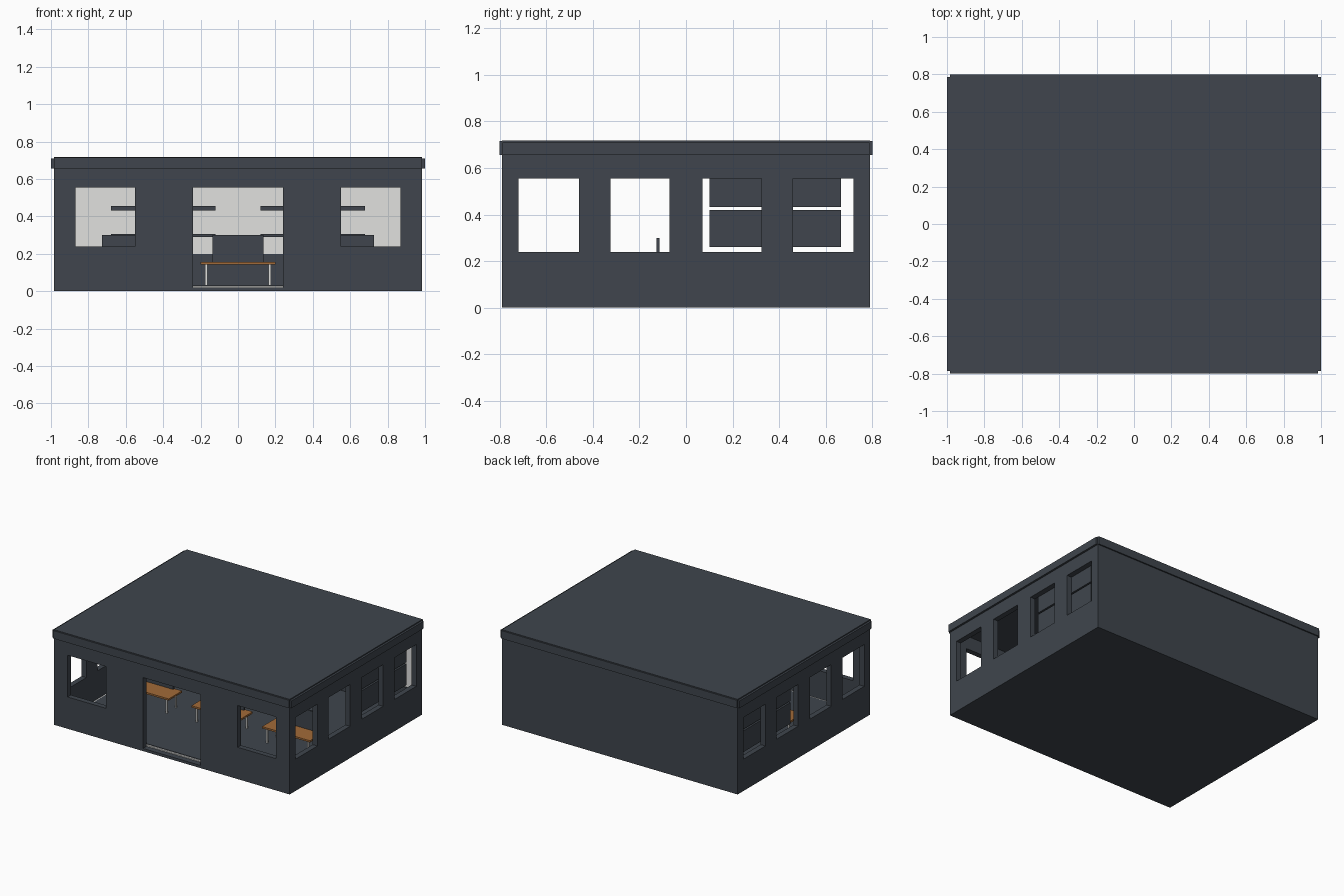
import bpy
from mathutils import Vector

if "Cube" in bpy.data.objects:
    bpy.data.objects.remove(bpy.data.objects["Cube"])


def material(name, r, g, b):
    m = bpy.data.materials.new(name)
    m.diffuse_color = (r, g, b, 1)
    m.use_nodes = True
    m.node_tree.nodes["Principled BSDF"].inputs["Base Color"].default_value = m.diffuse_color
    return m


DARK = material("charcoal", 0.05, 0.06, 0.074)
LIGHT = material("light_grey", 0.75, 0.75, 0.74)
WOOD = material("orange_wood", 0.36, 0.145, 0.04)


def box(name, x, y, z, mat):
    """Axis-aligned box from (min, max) pairs."""
    v = [(a, b, c) for a in x for b in y for c in z]
    f = [(0, 1, 3, 2), (4, 6, 7, 5), (0, 4, 5, 1), (2, 3, 7, 6), (0, 2, 6, 4), (1, 5, 7, 3)]
    me = bpy.data.meshes.new(name)
    me.from_pydata([Vector(p) for p in v], [], f)
    me.materials.append(mat)
    ob = bpy.data.objects.new(name, me)
    bpy.context.collection.objects.link(ob)
    return ob


def cut(target, x, y, z):
    """Subtract a box from the target and remove the cutter."""
    c = box("cutter", x, y, z, DARK)
    c.hide_render = True
    mod = target.modifiers.new("cut", 'BOOLEAN')
    mod.operation = 'DIFFERENCE'
    mod.solver = 'EXACT'
    mod.object = c
    bpy.context.view_layer.objects.active = target
    bpy.ops.object.modifier_apply(modifier=mod.name)
    bpy.data.objects.remove(c)


# Wall shell with floor, front openings and four windows through both sides
walls = box("walls", (-0.985, 0.985), (-0.79, 0.79), (0, 0.655), DARK)
cut(walls, (-0.945, 0.945), (-0.75, 0.75), (0.02, 0.7))
cut(walls, (-0.24, 0.24), (-0.9, -0.7), (0.02, 0.555))
for x in (-0.87, 0.55):
    cut(walls, (x, x + 0.32), (-0.9, -0.7), (0.24, 0.555))
for y0, y1 in ((-0.72, -0.46), (-0.325, -0.07), (0.07, 0.325), (0.46, 0.72)):
    cut(walls, (-1.1, 1.1), (y0, y1), (0.24, 0.555))

# Flat roof and fascia strips
box("roof", (-0.985, 0.985), (-0.79, 0.79), (0.655, 0.718), DARK)
for s, side in ((-1, "a"), (1, "b")):
    box("side_fascia_" + side, sorted((s * 0.985, s)), (-0.787, 0.787), (0.655, 0.71), DARK)
    box("end_fascia_" + side, (-0.985, 0.985), sorted((s * 0.79, s * 0.8)), (0.655, 0.715), DARK)

# Pale floor slab with a carpet leaving a border
box("floor_slab", (-0.944, 0.944), (-0.749, 0.749), (0.021, 0.029), LIGHT)
box("carpet", (-0.93, 0.93), (-0.735, 0.735), (0.029, 0.033), DARK)

# Back wall panel, low counter and thin shelves
box("back_wall_panel", (-0.944, 0.944), (0.742, 0.749), (0.2, 0.65), LIGHT)
box("back_skirting", (-0.944, 0.944), (0.735, 0.749), (0.03, 0.2), DARK)
for s in (-1, 1):
    for z0, z1 in ((0.29, 0.305), (0.433, 0.455)):
        box("back_shelf", sorted((s * 0.12, s * 0.68)), (0.722, 0.742), (z0, z1), DARK)
    # Stacked boards along the side walls
    for z0, z1 in ((0.26, 0.42), (0.432, 0.6)):
        box("side_board", sorted((s * 0.915, s * 0.943)), (0.1, 0.665), (z0, z1), DARK)

# Three desks with screens
for cx in (-0.59, 0.0, 0.59):
    box("desk_top", (cx - 0.2, cx + 0.2), (-0.27, -0.11), (0.142, 0.155), WOOD)
    for lx in (cx - 0.17, cx + 0.17):
        for ly in (-0.25, -0.14):
            box("desk_leg", (lx - 0.006, lx + 0.006), (ly - 0.006, ly + 0.006), (0.03, 0.142), LIGHT)
    box("screen", (cx - 0.137, cx + 0.137), (-0.127, -0.113), (0.155, 0.3), DARK)
